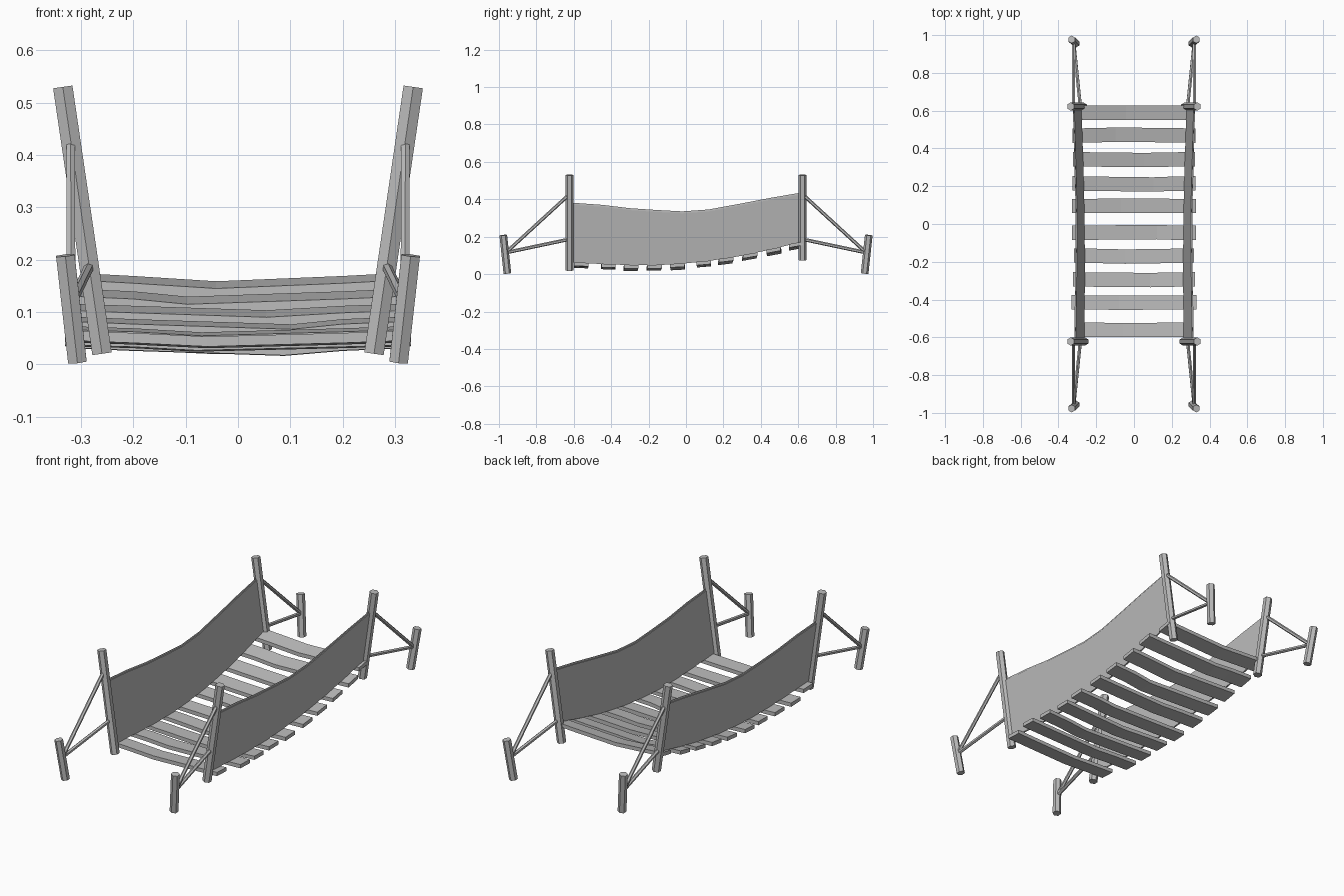
import bpy, bmesh, random
from mathutils import Vector

random.seed(4)
if "Cube" in bpy.data.objects:
    bpy.data.objects.remove(bpy.data.objects["Cube"])

wood = bpy.data.materials.new("plain_grey")
wood.use_nodes = True
GREY = (0.5, 0.5, 0.5, 1)
wood.diffuse_color = GREY
wood.node_tree.nodes["Principled BSDF"].inputs["Base Color"].default_value = GREY
wood.node_tree.nodes["Principled BSDF"].inputs["Roughness"].default_value = 0.8


def finish(name, bm):
    bmesh.ops.recalc_face_normals(bm, faces=bm.faces)
    mesh = bpy.data.meshes.new(name)
    bm.to_mesh(mesh)
    bm.free()
    mesh.materials.append(wood)
    obj = bpy.data.objects.new(name, mesh)
    bpy.context.scene.collection.objects.link(obj)
    return obj


def pole(name, start, end, radius):
    """Six-sided pole between two points."""
    a, b = Vector(start), Vector(end)
    bm = bmesh.new()
    bmesh.ops.create_cone(bm, cap_ends=True, segments=6, radius1=radius,
                          radius2=radius, depth=(b - a).length)
    turn = Vector((0, 0, 1)).rotation_difference(b - a).to_matrix().to_4x4()
    turn.translation = (a + b) / 2
    bm.transform(turn)
    return finish(name, bm)


def loft(name, rings):
    """Skin a closed bar through matching cross-sections."""
    bm = bmesh.new()
    rows = [[bm.verts.new(p) for p in ring] for ring in rings]
    n = len(rows[0])
    for r, s in zip(rows, rows[1:]):
        for i in range(n):
            j = (i + 1) % n
            bm.faces.new((r[i], r[j], s[j], s[i]))
    bm.faces.new(rows[0])
    bm.faces.new(rows[-1])
    return finish(name, bm)


def lean(z):
    """Sideways position of the leaning posts at a height."""
    return 0.257 + 0.147 * z


# Sagging lines: y, rim height, floor height
SAG = [(-0.62, 0.372, 0.065), (-0.45, 0.36, 0.056), (-0.3, 0.342, 0.05),
       (-0.15, 0.332, 0.05), (-0.02, 0.325, 0.058), (0.12, 0.335, 0.072),
       (0.3, 0.368, 0.1), (0.45, 0.397, 0.133), (0.62, 0.426, 0.175)]


def floor_height(y):
    for (y0, _, z0), (y1, _, z1) in zip(SAG, SAG[1:]):
        if y <= y1:
            return z0 + (z1 - z0) * (y - y0) / (y1 - y0)
    return SAG[-1][2]


def rope(name, points, radius):
    """Six-sided rope running along y."""
    bm_ring = [Vector((0, 0, radius))]
    for i in range(5):
        v = bm_ring[-1].copy()
        v.rotate(Vector((0, 0, 1)).rotation_difference(Vector((0, 0.866, 0.5))))
        bm_ring.append(v)
    return loft(name, [[Vector(p) + v for v in bm_ring] for p in points])


for side, s in (("left", 1), ("right", -1)):
    for end, e, foot in (("front", -1, 0.02), ("back", 1, 0.075)):
        tag = f"{end}_{side}"
        # Tall posts and anchor stakes
        pole(f"tall_post_{tag}", (s * lean(foot), e * 0.622, foot),
             (s * lean(0.53), e * 0.622, 0.53), 0.0215)
        pole(f"anchor_stake_{tag}", (s * 0.307, e * 0.955, 0.004),
             (s * 0.33, e * 0.977, 0.208), 0.0205)
        # Guy ropes to the stakes
        tie = (s * 0.319, e * 0.963, 0.115)
        pole(f"upper_guy_rope_{tag}", (s * 0.32, e * 0.622, 0.428), tie, 0.0095)
        pole(f"lower_guy_rope_{tag}", (s * 0.284, e * 0.622, 0.187), tie, 0.0095)

    # Side sheet, with rim and floor ropes
    t = 0.004
    loft(f"side_sheet_{side}",
         [[(s * lean(lo) - t, y, lo), (s * lean(lo) + t, y, lo),
           (s * lean(hi) + t, y, hi), (s * lean(hi) - t, y, hi)]
          for y, hi, lo in SAG])
    rope(f"rim_rope_{side}", [(s * lean(hi), y, hi) for y, hi, lo in SAG], 0.0105)
    rope(f"floor_rope_{side}",
         [(s * lean(lo), y, lo + 0.006) for y, hi, lo in SAG], 0.008)

# Worn planks, each with its own bend
PLANKS = [-0.56, -0.415, -0.293, -0.167, -0.047, 0.095, 0.215, 0.343, 0.468, 0.588]
for i, y in enumerate(PLANKS):
    half = 0.038
    slope = (floor_height(y + half) - floor_height(y - half)) * 0.8 / (2 * half)
    bend = random.uniform(-0.12, 0.14)
    drop = random.uniform(0.01, 0.016)
    sway = random.uniform(-0.007, 0.007)
    reach = 0.3 if i in (0, len(PLANKS) - 1) else random.uniform(0.315, 0.332)
    rings = []
    for x, k in ((-reach, 0), (-0.2, 0.35), (bend, 1), (0.2, 0.35), (reach, 0)):
        yc, top = y + sway * k, floor_height(y) - drop * k
        rings.append([(x, yc + dy, top + slope * dy + dz) for dy, dz in
                      ((-half, 0), (half, 0), (half, -0.019), (-half, -0.019))])
    loft(f"plank_{i + 1}", rings)
